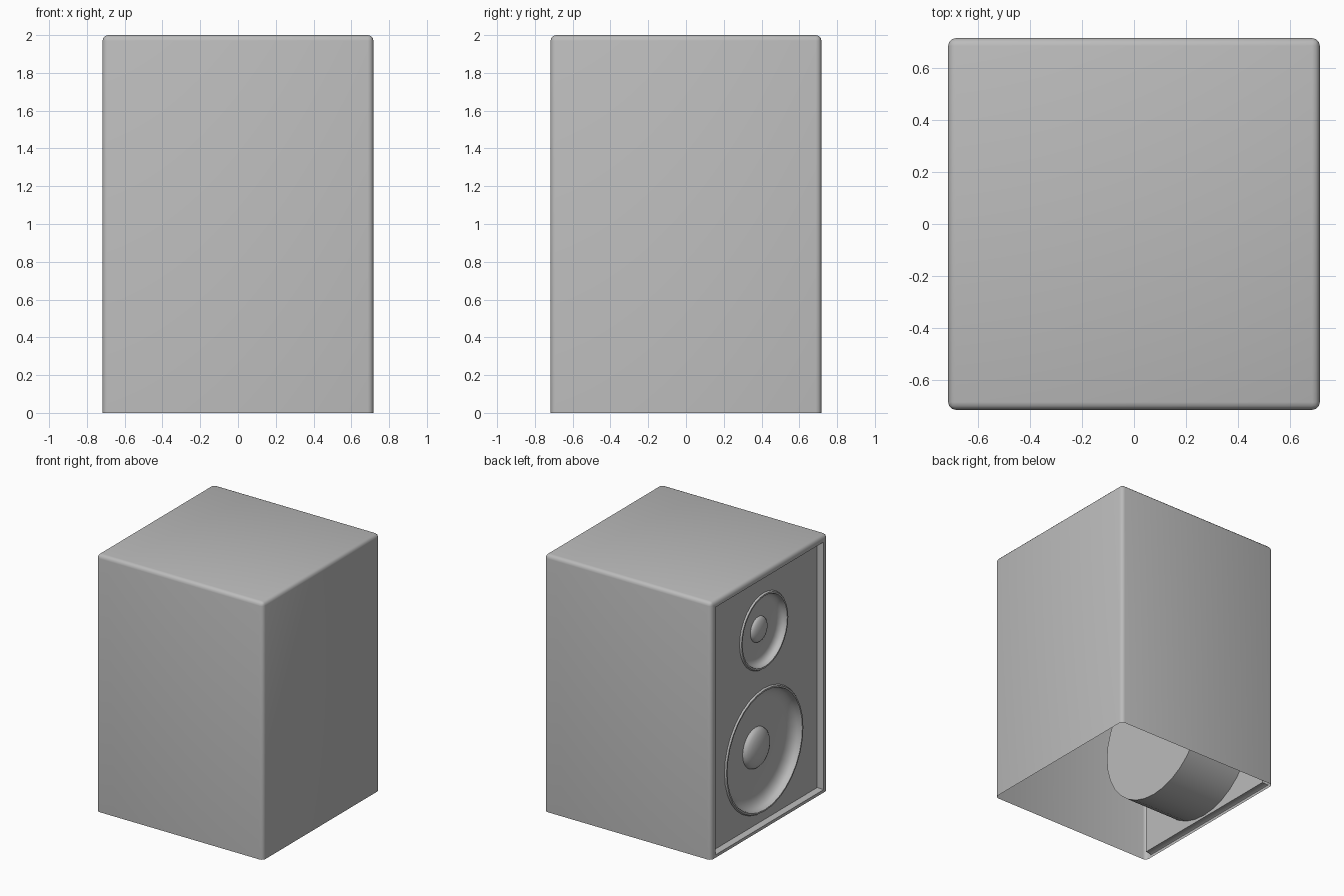
import bpy, bmesh, math
from mathutils import Matrix

if "Cube" in bpy.data.objects:
    bpy.data.objects.remove(bpy.data.objects["Cube"])

HALF, HEIGHT, BEVEL = 0.717, 2.0, 0.03
RECESS = 0.05
BAFFLE_X = -HALF + RECESS
SIDES = 32

grey = bpy.data.materials.new("cabinet_grey")
grey.use_nodes = True
grey.diffuse_color = (0.5, 0.5, 0.5, 1)
grey.node_tree.nodes["Principled BSDF"].inputs["Base Color"].default_value = (0.5, 0.5, 0.5, 1)


def finish(name, bm, smooth=True):
    mesh = bpy.data.meshes.new(name)
    bm.to_mesh(mesh)
    bm.free()
    mesh.materials.append(grey)
    obj = bpy.data.objects.new(name, mesh)
    bpy.context.collection.objects.link(obj)
    if smooth:
        bpy.ops.object.select_all(action='DESELECT')
        obj.select_set(True)
        bpy.context.view_layer.objects.active = obj
        bpy.ops.object.shade_smooth_by_angle(angle=math.radians(35))
    return obj


# Cabinet shell: open underneath, rounded edges, recessed speaker side
bm = bmesh.new()
bmesh.ops.create_cube(bm, size=1, matrix=Matrix.Translation((0, 0, HEIGHT / 2))
                      @ Matrix.Diagonal((2 * HALF, 2 * HALF, HEIGHT, 1)))
bottom = [f for f in bm.faces if f.normal.z < -0.9]
bmesh.ops.delete(bm, geom=bottom, context='FACES')
bmesh.ops.bevel(bm, geom=[e for e in bm.edges if not e.is_boundary], offset=BEVEL,
                segments=3, profile=0.5, affect='EDGES')
bm.normal_update()
panel = max((f for f in bm.faces if f.normal.x < -0.99), key=lambda f: f.calc_area())
for thickness, depth in ((0.032, 0), (0.006, -0.006), (0.002, -RECESS + 0.006)):
    bmesh.ops.inset_individual(bm, faces=[panel], thickness=thickness, depth=depth)
corners = [v.co.copy() for v in panel.verts]
bmesh.ops.delete(bm, geom=[panel], context='FACES_ONLY')
finish("cabinet", bm)

# Drivers: height, rim radius, cone width, cone depth, dome radius, can radius, can length
DRIVERS = {
    "woofer": (0.572, 0.48, 0.125, 0.07, 0.157, 0.53, 0.48),
    "tweeter": (1.5, 0.295, 0.08, 0.045, 0.098, 0.33, 0.3),
}

# Baffle: flat board with a round hole for each driver
bm = bmesh.new()


def add_loop(points):
    verts = [bm.verts.new(p) for p in points]
    for a, b in zip(verts, verts[1:] + verts[:1]):
        bm.edges.new((a, b))


add_loop(corners)
for z, rim, *_ in DRIVERS.values():
    turns = [2 * math.pi * i / SIDES for i in range(SIDES)]
    hole = rim - 0.012
    add_loop([(corners[0].x, hole * math.cos(t), z + hole * math.sin(t)) for t in turns])
bmesh.ops.triangle_fill(bm, edges=bm.edges[:], use_beauty=True, normal=(-1, 0, 0))
bm.normal_update()
bmesh.ops.reverse_faces(bm, faces=[f for f in bm.faces if f.normal.x > 0])
finish("baffle", bm, smooth=False)


def driver(name, z, rim, cone, depth, dome, can, length):
    # Profile of (radius, distance out of the baffle), dome tip to back of can
    arc = [math.pi / 2 * i / 6 for i in range(7)]
    profile = [(dome * math.sin(a), -depth + 0.4 * dome * math.cos(a)) for a in arc]
    profile += [(rim - cone * (1 - math.sin(a)) - 0.025 * math.sin(a),
                 -depth * math.cos(a)) for a in arc]
    profile += [(rim - 0.02, 0.012), (rim - 0.008, 0.012), (rim, 0.0),
                (rim, -0.004), (can, -0.004), (can, -length), (0, -length)]
    bm = bmesh.new()
    verts = [bm.verts.new((BAFFLE_X - d, r, z)) for r, d in profile]
    edges = [bm.edges.new(pair) for pair in zip(verts, verts[1:])]
    bmesh.ops.spin(bm, geom=verts + edges, cent=(0, 0, z), axis=(1, 0, 0),
                   angle=2 * math.pi, steps=SIDES)
    bmesh.ops.remove_doubles(bm, verts=bm.verts[:], dist=0.0005)
    bmesh.ops.recalc_face_normals(bm, faces=bm.faces[:])
    finish(name, bm)


for name, sizes in DRIVERS.items():
    driver(name, *sizes)
